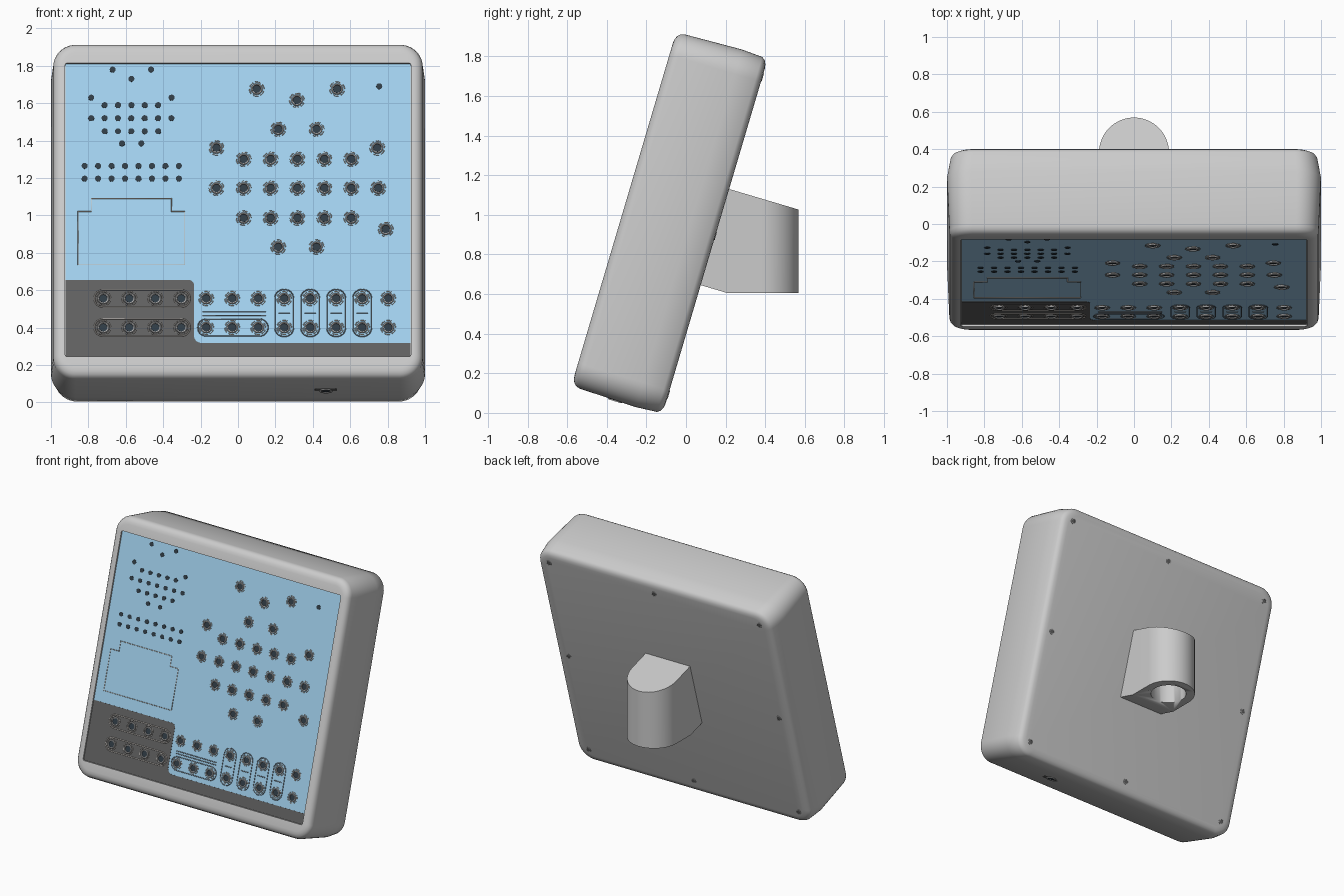
import bpy, bmesh, math
from mathutils import Matrix, Vector

if "Cube" in bpy.data.objects:
    bpy.data.objects.remove(bpy.data.objects["Cube"])

# Tilted frame of the case: local x = width, y = up the face, z = out of the front
T = math.radians(16.5)
S, C = math.sin(T), math.cos(T)
TILT = Matrix(((1, 0, 0, 0), (0, S, -C, 0), (0, C, S, 0), (0, 0, 0, 1)))
FACE = 0.585                      # depth of the front panel surface
MID = 0.898                       # middle of the case along the face


def up(z):
    return (z - FACE * S) / C     # front-view height -> height along the face


def material(name, rgb):
    m = bpy.data.materials.new(name)
    m.diffuse_color = (*rgb, 1)
    m.use_nodes = True
    m.node_tree.nodes["Principled BSDF"].inputs["Base Color"].default_value = m.diffuse_color
    return m


BLUE = material("panel_blue", (0.36, 0.64, 0.86))
DARK = material("dark_grey", (0.12, 0.12, 0.12))
HOLE = material("hole_dark", (0.03, 0.045, 0.06))
METAL = material("metal", (0.5, 0.5, 0.5))
PALE = material("print_pale", (0.62, 0.58, 0.54))
INK = material("print_ink", (0.2, 0.25, 0.3))


def finish(name, bm, mat=None, matrix=TILT, smooth=True):
    bmesh.ops.recalc_face_normals(bm, faces=bm.faces)
    me = bpy.data.meshes.new(name)
    bm.to_mesh(me)
    bm.free()
    ob = bpy.data.objects.new(name, me)
    bpy.context.collection.objects.link(ob)
    ob.matrix_world = matrix
    if mat:
        me.materials.append(mat)
    if smooth:
        bpy.ops.object.select_all(action='DESELECT')
        ob.select_set(True)
        bpy.context.view_layer.objects.active = ob
        bpy.ops.object.shade_smooth_by_angle(angle=math.radians(35))
    return ob


def arc(cx, cy, r, a0, a1, n=8):
    return [(cx + r * math.cos(math.radians(a0 + (a1 - a0) * i / n)),
             cy + r * math.sin(math.radians(a0 + (a1 - a0) * i / n))) for i in range(n + 1)]


def rounded(x0, y0, x1, y1, r, n=8):
    return (arc(x1 - r, y1 - r, r, 0, 90, n) + arc(x0 + r, y1 - r, r, 90, 180, n) +
            arc(x0 + r, y0 + r, r, 180, 270, n) + arc(x1 - r, y0 + r, r, 270, 360, n))


def loft(bm, rings, closed=False):
    rows = [[bm.verts.new(p) for p in ring] for ring in rings]
    n = len(rows[0])
    for a, b in zip(rows, rows[1:] + rows[:1] if closed else rows[1:]):
        for i in range(n):
            bm.faces.new((a[i], a[(i + 1) % n], b[(i + 1) % n], b[i]))
    if not closed:
        bm.faces.new(rows[0])
        bm.faces.new(rows[-1])


def plate(name, outline, d0, d1, mat):
    bm = bmesh.new()
    loft(bm, [[(x, y, d) for x, y in outline] for d in (d0, d1)])
    return finish(name, bm, mat, smooth=False)


def discs(name, spots, r, d0, d1, mat, seg=16):
    bm = bmesh.new()
    for x, y in spots:
        bmesh.ops.create_cone(bm, cap_ends=True, segments=seg, radius1=r, radius2=r, depth=d1 - d0,
                              matrix=Matrix.Translation((x, y, (d0 + d1) / 2)))
    return finish(name, bm, mat)


def rings(name, spots, profile, mat, seg=20):
    bm = bmesh.new()
    for x, y in spots:
        loft(bm, [[(x + r * math.cos(2 * math.pi * i / seg), y + r * math.sin(2 * math.pi * i / seg), d)
                   for i in range(seg)] for r, d in profile], closed=True)
    return finish(name, bm, mat)


def lines(name, paths, mat, w=0.003):
    cu = bpy.data.curves.new(name, 'CURVE')
    cu.dimensions = '3D'
    cu.bevel_depth = w
    cu.bevel_resolution = 0
    for pts, cyclic in paths:
        s = cu.splines.new('POLY')
        s.points.add(len(pts) - 1)
        for p, (x, y) in zip(s.points, pts):
            p.co = (x, y, FACE + 0.002, 1)
        s.use_cyclic_u = cyclic
    cu.materials.append(mat)
    ob = bpy.data.objects.new(name, cu)
    bpy.context.collection.objects.link(ob)
    ob.matrix_world = TILT


# Case: rounded rectangles stacked from back to front, ending in the panel recess
sections = [(0.112, 0.925, 0.885, 0.09), (0.116, 0.95, 0.905, 0.10), (0.125, 0.968, 0.923, 0.11),
            (0.142, 0.98, 0.935, 0.12), (0.25, 1.0, 0.942, 0.13), (0.55, 0.987, 0.933, 0.12),
            (0.57, 0.981, 0.926, 0.115), (0.583, 0.970, 0.914, 0.105), (0.591, 0.955, 0.896, 0.09),
            (0.594, 0.94, 0.875, 0.07), (0.594, 0.924, 0.819, 0.012), (0.578, 0.924, 0.819, 0.012)]
bm = bmesh.new()
loft(bm, [[(x, y, d) for x, y in rounded(-hx, MID - hv, hx, MID + hv, r, 10)] for d, hx, hv, r in sections])
finish("case", bm)

# Front panel: blue sheet with a dark stepped area along the bottom
x0, y0, x1, y1 = -0.923, MID - 0.817, 0.923, MID + 0.817
plate("front_panel", [(x0, y0), (x1, y0), (x1, y1), (x0, y1)], 0.575, FACE - 0.0015, BLUE)
a, b = up(0.655), up(0.318)
step = [(x0, y0), (x1, y0), (x1, b)] + arc(-0.195, b + 0.04, 0.04, 270, 180) + \
    arc(-0.265, a - 0.03, 0.03, 0, 90) + [(x0, a)]
plate("dark_panel", step, 0.576, FACE, DARK)

# Speaker and indicator holes
grid = [(x, z) for z, xs in (
    (1.78, (-0.67, -0.465)), (1.73, (-0.57,)), (1.63, (-0.785, -0.355)),
    (1.59, [-0.713 + 0.0715 * i for i in range(5)]), (1.52, [-0.785 + 0.0715 * i for i in range(7)]),
    (1.45, [-0.713 + 0.0715 * i for i in range(5)]), (1.385, (-0.62, -0.517)),
    (1.265, [-0.82 + 0.072 * i for i in range(8)]), (1.197, [-0.82 + 0.072 * i for i in range(8)]),
    (1.69, (0.755,))) for x in xs]
discs("indicator_holes", [(x, up(z)) for x, z in grid], 0.0165, 0.57, FACE + 0.001, HOLE, 12)

# Sockets: head map, output rows and system rows
cols = [0.03 + 0.144 * i for i in range(5)]
low = [-0.17 + 0.139 * i for i in range(8)]
system = [-0.72 + 0.139 * i for i in range(4)]
sockets = [(x, up(z)) for z, xs in (
    (1.675, (0.10, 0.53)), (1.615, (0.315,)), (1.46, (0.215, 0.42)), (1.36, (-0.115, 0.745)),
    (1.30, cols), (1.145, [-0.115] + cols + [0.75]), (0.985, cols), (0.925, (0.79,)),
    (0.83, (0.215, 0.42)), (0.555, low + system), (0.40, low + system)) for x in xs]
rings("socket_rims", sockets, [(0.031, 0.575), (0.031, FACE + 0.006), (0.028, FACE + 0.009),
                               (0.023, FACE + 0.007), (0.021, 0.575)], METAL)
discs("socket_holes", sockets, 0.0215, 0.57, FACE + 0.002, HOLE)

# Printed dashed circles around the sockets
dashes = [(arc(x, y, 0.039, 60 * k, 60 * k + 42, 4), False) for x, y in sockets for k in range(6)]
lines("socket_marks", dashes, PALE, 0.0025)

# Printed outlines: notice frame and socket groups
f = [up(z) for z in (0.735, 1.02, 1.09)]
notice = [(-0.855, f[0]), (-0.285, f[0]), (-0.285, f[1]), (-0.355, f[1]), (-0.355, f[2]),
          (-0.785, f[2]), (-0.785, f[1]), (-0.855, f[1])]
lines("notice_frame", [(notice, True)], PALE)
lines("system_outlines", [(rounded(-0.768, up(z) - 0.048, -0.257, up(z) + 0.048, 0.046), True)
                          for z in (0.555, 0.40)], PALE)
pills = [(rounded(x - 0.05, up(0.352), x + 0.05, up(0.603), 0.048), True) for x in low[3:7]]
pills.append((rounded(-0.215, up(0.40) - 0.048, 0.16, up(0.40) + 0.048, 0.046), True))
pills += [([(-0.19, up(z)), (0.15, up(z))], False) for z in (0.465, 0.482)]
pills += [([(x - 0.03, up(0.478)), (x + 0.03, up(0.478))], False) for x in low[3:7]]
lines("group_outlines", pills, INK)

# Screws around the back
screws = [(0.885 * i, MID + 0.835 * j) for i in (-1, 0, 1) for j in (-1, 0, 1) if i or j]
rings("screw_rims", screws, [(0.021, 0.125), (0.021, 0.109), (0.015, 0.109), (0.015, 0.125)], METAL, 16)
discs("screw_holes", screws, 0.0155, 0.1105, 0.13, DARK)

# Cable jack under the bottom edge
down = TILT @ Matrix.Translation((0.47, -0.040, 0.36)) @ Matrix.Rotation(math.pi / 2, 4, 'X')
rings("jack_rim", [(0, 0)], [(0.035, -0.02), (0.035, 0.006), (0.024, 0.006), (0.02, -0.02)],
      METAL).matrix_world = down
discs("jack_hole", [(0, 0)], 0.024, -0.02, 0.003, HOLE).matrix_world = down
plate("jack_recess", rounded(-0.06, -0.04, 0.06, 0.04, 0.02), -0.02, 0.001, DARK).matrix_world = down

# Stand mount: upright U-shaped block, top and bottom square to the back of the case
R, CY = 0.187, 0.382
plan = [(R, 0.0), (R, 0.21)] + arc(0, CY, R, 0, 180, 32) + [(-R, 0.21), (-R, 0.0)]
bm = bmesh.new()
loft(bm, [[(x, y, 0.605) for x, y in plan], [(x, y, 1.3) for x, y in plan]])
for co, no in (((0, 0.22, 1.13), (0, S, C)), ((0, 0.21, 0.605), (0, -S, -C))):
    bmesh.ops.bisect_plane(bm, geom=bm.verts[:] + bm.edges[:] + bm.faces[:], plane_co=Vector(co),
                           plane_no=Vector(no), clear_outer=True)
    bmesh.ops.holes_fill(bm, edges=[e for e in bm.edges if e.is_boundary])
mount = finish("stand_mount", bm, matrix=Matrix())

# Blind bore for the stand post
bm = bmesh.new()
bmesh.ops.create_cone(bm, cap_ends=True, segments=40, radius1=0.125, radius2=0.125, depth=0.6,
                      matrix=Matrix.Translation((0, CY, 0.64)))
cutter = finish("bore_cutter", bm, matrix=Matrix())
cutter.hide_render = True
cutter.hide_set(True)
cut = mount.modifiers.new("bore", 'BOOLEAN')
cut.object = cutter
cut.solver = 'EXACT'
